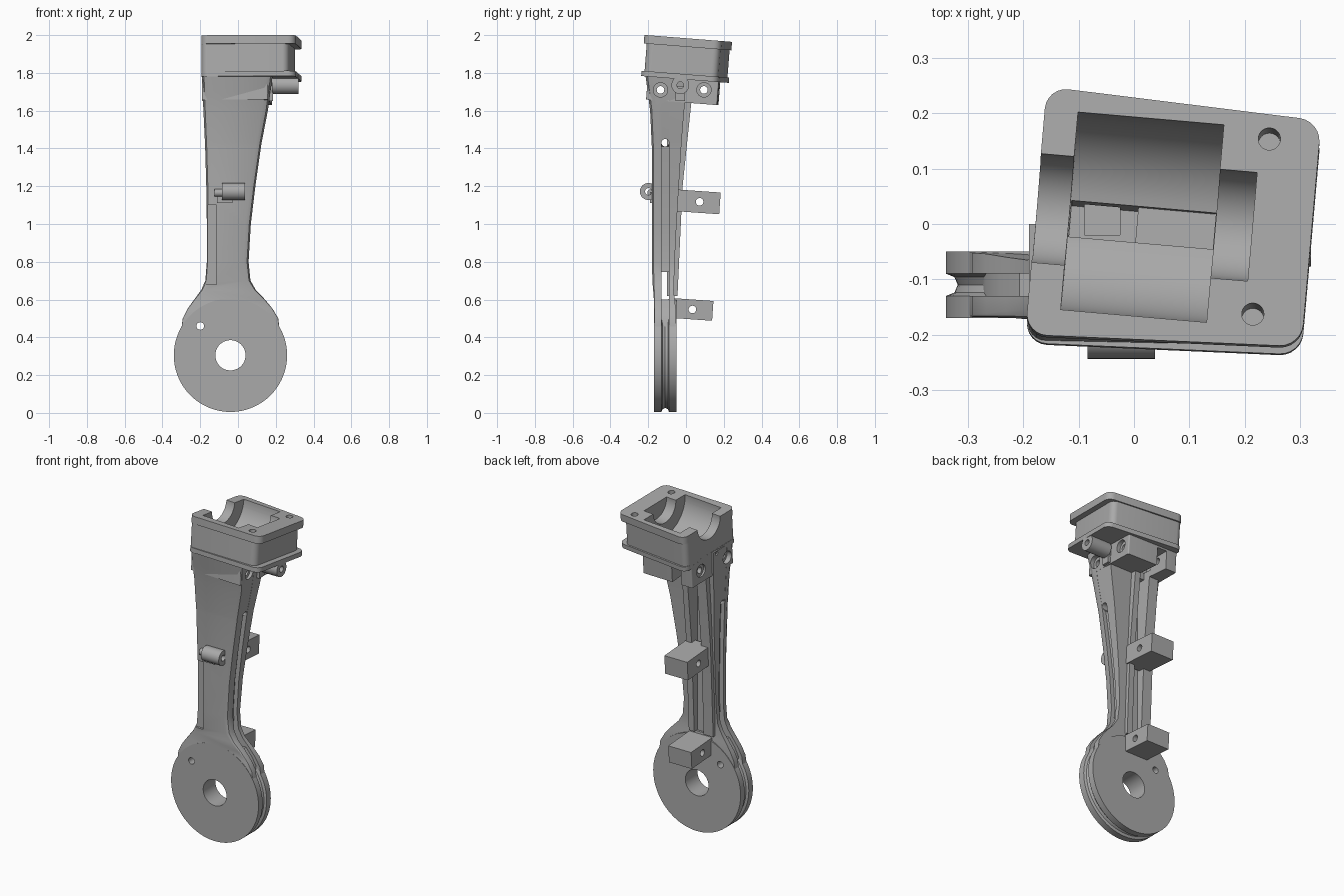
import bpy, bmesh
from math import radians, pi, cos, sin
from mathutils import Matrix, Vector

cube = bpy.data.objects.get("Cube")
if cube:
    bpy.data.objects.remove(cube)

grey = bpy.data.materials.new("plain grey")
grey.use_nodes = True
GREY = (0.40, 0.40, 0.40, 1)
grey.diffuse_color = GREY
grey.node_tree.nodes["Principled BSDF"].inputs["Base Color"].default_value = GREY

# The housing leans back a little and is turned about z
PIVOT = Vector((0, -0.21, 2))
LEAN = Matrix.Translation(PIVOT) @ Matrix.Rotation(radians(-4.5), 4, 'X') @ Matrix.Translation(-PIVOT)
TURN = Matrix.Rotation(radians(-5), 4, 'Z')


def finish(name, bm, matrix=None):
    if matrix:
        bm.transform(matrix)
    bmesh.ops.recalc_face_normals(bm, faces=bm.faces)
    mesh = bpy.data.meshes.new(name)
    bm.to_mesh(mesh)
    bm.free()
    mesh.materials.append(grey)
    obj = bpy.data.objects.new(name, mesh)
    bpy.context.collection.objects.link(obj)
    return obj


def loft(name, rings, matrix=None):
    bm = bmesh.new()
    loops = [[bm.verts.new(p) for p in ring] for ring in rings]
    n = len(loops[0])
    for a, b in zip(loops, loops[1:]):
        for i in range(n):
            j = (i + 1) % n
            bm.faces.new((a[i], a[j], b[j], b[i]))
    bm.faces.new(loops[0])
    bm.faces.new(loops[-1])
    return finish(name, bm, matrix)


def prism(name, outline, z0, z1, radius=0.0, matrix=None):
    bm = bmesh.new()
    low = [bm.verts.new((x, y, z0)) for x, y in outline]
    face = bm.faces.new(low)
    top = bmesh.ops.extrude_face_region(bm, geom=[face])["geom"]
    bmesh.ops.translate(bm, vec=(0, 0, z1 - z0), verts=[v for v in top if isinstance(v, bmesh.types.BMVert)])
    if radius:
        upright = [e for e in bm.edges if abs(e.verts[0].co.z - e.verts[1].co.z) > 0.01]
        bmesh.ops.bevel(bm, geom=upright, offset=radius, segments=6, profile=0.5, affect='EDGES')
    return finish(name, bm, matrix)


def box(name, x, y, z, matrix=None):
    return prism(name, [(x[0], y[0]), (x[1], y[0]), (x[1], y[1]), (x[0], y[1])], z[0], z[1], 0, matrix)


def rod(name, centre, radius, length, axis='X', matrix=None, sides=40):
    bm = bmesh.new()
    spin = {'X': Matrix.Rotation(pi / 2, 4, 'Y'), 'Y': Matrix.Rotation(pi / 2, 4, 'X'), 'Z': Matrix()}[axis]
    bmesh.ops.create_cone(bm, cap_ends=True, segments=sides, radius1=radius, radius2=radius,
                          depth=length, matrix=Matrix.Translation(centre) @ spin)
    return finish(name, bm, matrix)


def cut(targets, cutters):
    for target in targets:
        bpy.context.view_layer.objects.active = target
        for c in cutters:
            mod = target.modifiers.new("cut", 'BOOLEAN')
            mod.operation, mod.solver, mod.object = 'DIFFERENCE', 'EXACT', c
            bpy.ops.object.modifier_apply(modifier=mod.name)
    for c in cutters:
        bpy.data.objects.remove(c)


# Pulley disc with a rope groove in its rim
profile = [(.08, -.05), (.30, -.05), (.30, -.09), (.285, -.096), (.279, -.11),
           (.285, -.124), (.30, -.13), (.30, -.17), (.08, -.17)]
bm = bmesh.new()
steps = 72
rings = [[bm.verts.new((-.04 + r * cos(2 * pi * k / steps), y, .305 + r * sin(2 * pi * k / steps)))
          for r, y in profile] for k in range(steps)]
for k in range(steps):
    a, b = rings[k], rings[(k + 1) % steps]
    for i in range(len(profile)):
        j = (i + 1) % len(profile)
        bm.faces.new((a[i], a[j], b[j], b[i]))
disc = finish("pulley_disc", bm)

# Arm: z, left x, right x, front y, back y, corner chamfer, side groove depth
stations = [
    (.45, -.299, .219, -.168, -.052, .004, .025), (.50, -.293, .213, -.168, -.052, .004, .025),
    (.55, -.268, .184, -.168, -.054, .006, .025), (.60, -.232, .143, -.170, -.060, .012, .025),
    (.65, -.195, .095, -.174, -.065, .020, .025), (.70, -.173, .066, -.178, -.063, .026, .025),
    (.80, -.165, .056, -.180, -.060, .028, .025), (1.0, -.165, .068, -.180, -.050, .028, .025),
    (1.2, -.168, .092, -.180, -.038, .028, .025), (1.41, -.174, .122, -.181, -.025, .028, .025),
    (1.43, -.175, .125, -.182, -.024, .028, .001), (1.6, -.183, .158, -.190, -.010, .032, .001),
    (1.7, -.188, .172, -.203, 0, .035, .001), (1.79, -.190, .184, -.215, 0, .035, .001)]


def arm_ring(z, l, r, f, b, c, g):
    lo, hi, k = -.13, -.09, c * .3
    half = [(c, f), (k, f + k), (0, f + c), (0, lo), (g, lo), (g, hi), (0, hi), (0, b)]
    left = [(l + d, y, z) for d, y in half]
    right = [(r - d, y, z) for d, y in half]
    return left + right[::-1]


arm = loft("arm", [arm_ring(*s) for s in stations])

# Pair of ribs down the back, with a channel between them
for name, l, r in (("back_rib_right", -.155, -.09), ("back_rib_left", -.025, .012)):
    loft(name, [[(l, -.1, z), (r, -.1, z), (r, y, z), (l, y, z)]
                for z, y in ((.62, -.045), (1.2, -.018), (1.66, .03))])

# Shoulder block under the housing
shoulder = prism("shoulder_block", [(-.192, -.165), (.158, -.185), (.18, .192), (-.163, .2)], 1.66, 1.80, .008, LEAN)

# Housing: two flanges and the body between
rim = [(-.197, -.2), (.303, -.222), (.339, .188), (-.158, .25)]
wall = [(-.195, -.195), (.268, -.205), (.304, .183), (-.159, .24)]
top_flange = prism("housing_top_flange", rim, 1.955, 2.0, .04, LEAN)
body = prism("housing_body", wall, 1.79, 1.97, .035, LEAN)
low_flange = prism("housing_lower_flange", rim, 1.782, 1.81, .04, LEAN)

# Cable lug hanging from the lower flange
lug = rod("cable_lug", (.25, -.03, 1.735), .047, .14)
lug_web = box("cable_lug_web", (.18, .32), (-.06, 0), (1.735, 1.79))
lug_fin = box("cable_lug_fin", (.155, .185), (-.055, -.005), (1.65, 1.73))
cut([lug, lug_web], [rod("c", (.25, -.03, 1.735), .018, .3)])

# Front lug, its stub and its foot
front_lug = rod("front_lug", (-.023, -.199, 1.172), .045, .122)
rod("front_lug_stub", (-.1, -.185, 1.165), .02, .05)
box("front_lug_foot", (-.112, -.03), (-.19, -.16), (1.11, 1.17))
cut([front_lug], [rod("c", (-.02, -.199, 1.172), .018, .3)])

# Mounting blocks on the back
for name, y0, y1, z0, z1 in (("middle_mount_block", -.06, .18, 1.06, 1.175),
                             ("lower_mount_block", -.07, .142, .495, .6)):
    mid = Vector((-.06, (y0 + y1) / 2, (z0 + z1) / 2))
    tilt = Matrix.Translation(mid) @ Matrix.Rotation(radians(-4), 4, 'X') @ Matrix.Translation(-mid)
    block = box(name, (-.137, .02), (y0, y1), (z0, z1), tilt)
    cut([block], [rod("c", (-.06, y1 - .108, mid.z), .02, .5)])

# Disc and arm openings
cut([disc, arm], [rod("c", (-.2, -.11, .46), .02, .4, 'Y')])
cut([arm], [box("c", (-.4, .4), (-.13, -.09), (.6, .745)),
            rod("c", (0, -.11, 1.43), .02, .8),
            box("c", (-.3, -.115), (-.3, -.163), (.68, 1.1)),
            box("c", (-.09, -.025), (-.075, .2), (.62, 1.64))])

# Shoulder openings: back channel, cross holes with counterbores, small pin holes
cuts = [box("c", (-.09, -.025), (-.02, .4), (1.55, 1.74))]
for y in (-.135, .095):
    cuts.append(rod("c", (0, y, 1.71), .02, .8))
    cuts += [rod("c", (x, y, 1.71), .038, .08) for x in (-.2, .19)]
cuts += [rod("c", (-.19, y, 1.775), .012, .08) for y in (-.03, .04)]
cut([shoulder, arm], cuts)

# Half-round cavity, shaft seats, cable slot and bolt holes in the housing
PLACE = LEAN @ Matrix.Translation((.015, .013, 2)) @ TURN
cut([top_flange, body, low_flange, shoulder, arm], [
    rod("c", (0, 0, 0), .18, .265, 'X', PLACE, 72),
    rod("c", (-.05, 0, 0), .099, .5, 'X', PLACE, 56),
    box("c", (-.131, .131), (-.033, .033), (-.205, -.1), PLACE),
    box("c", (-.131, -.01), (-.033, .033), (-.30, -.1), PLACE),
    rod("c", (.245, .155, 1.95), .02, .14, 'Z', LEAN),
    rod("c", (.215, -.163, 1.95), .02, .14, 'Z', LEAN)])

# Smooth curved faces, keep edges sharp
bpy.ops.object.select_all(action='DESELECT')
for obj in bpy.context.collection.objects:
    if obj.type == 'MESH' and obj.data.materials and obj.data.materials[0] == grey:
        obj.select_set(True)
        bpy.context.view_layer.objects.active = obj
bpy.ops.object.shade_smooth_by_angle(angle=radians(30))
